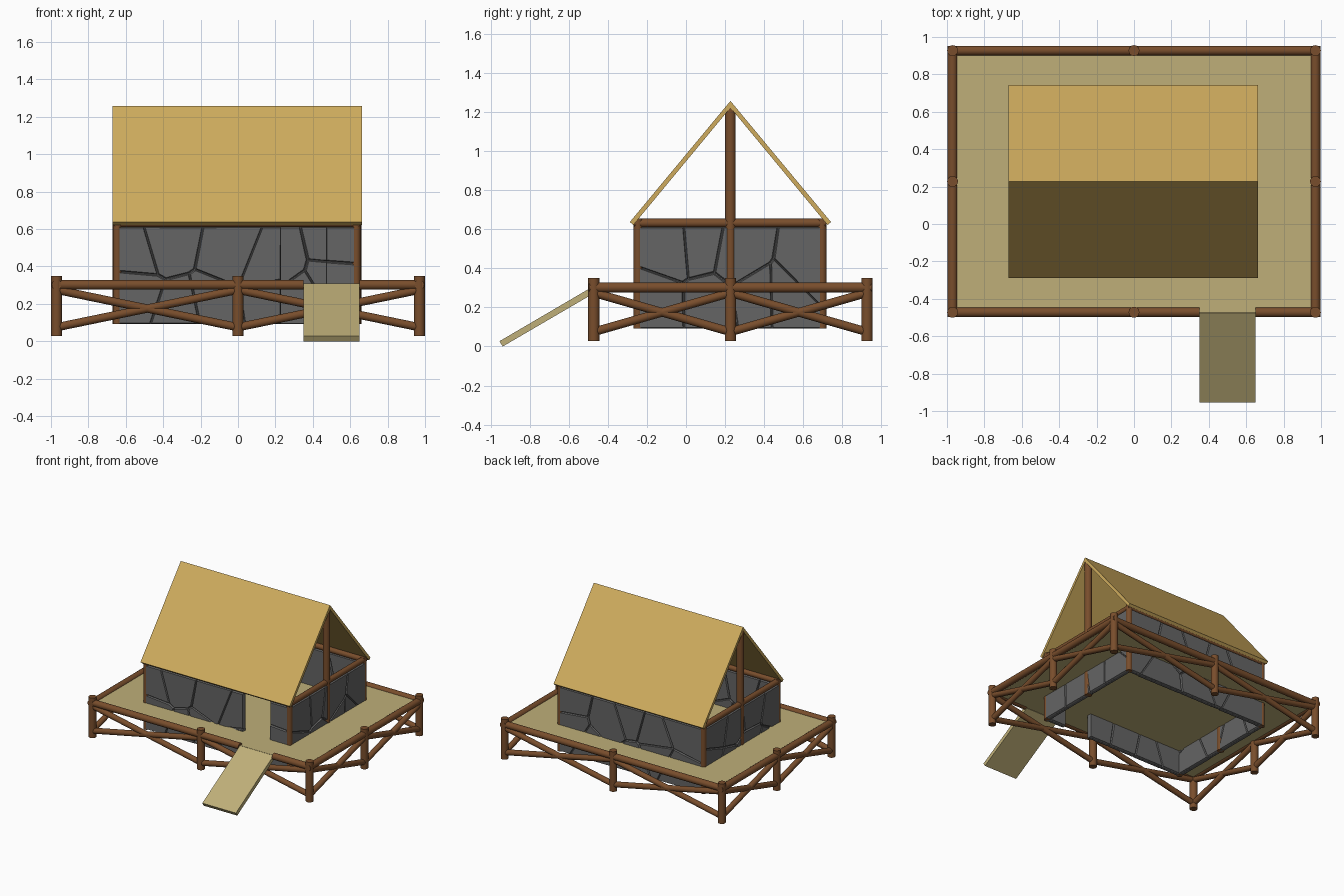
import bpy, bmesh, math, random
from mathutils import Vector, Matrix

cube = bpy.data.objects.get("Cube")
if cube:
    bpy.data.objects.remove(cube, do_unlink=True)


def material(name, color):
    m = bpy.data.materials.new(name)
    m.use_nodes = True
    m.diffuse_color = (*color, 1)
    m.node_tree.nodes["Principled BSDF"].inputs["Base Color"].default_value = (*color, 1)
    return m


WOOD = material("brown timber", (0.19, 0.075, 0.025))
THATCH = material("golden thatch", (0.62, 0.41, 0.11))
PLANK = material("pale planks", (0.52, 0.43, 0.19))
STONE = material("grey stone", (0.13, 0.13, 0.13))


def finish(name, bm, mat, smooth=False):
    mesh = bpy.data.meshes.new(name)
    bmesh.ops.recalc_face_normals(bm, faces=bm.faces)
    bm.to_mesh(mesh)
    bm.free()
    mesh.materials.append(mat)
    ob = bpy.data.objects.new(name, mesh)
    bpy.context.collection.objects.link(ob)
    if smooth:
        bpy.ops.object.select_all(action='DESELECT')
        ob.select_set(True)
        bpy.context.view_layer.objects.active = ob
        bpy.ops.object.shade_smooth_by_angle(angle=math.radians(40))
    return ob


def log(name, a, b, r):
    """Round timber from a to b."""
    a, b = Vector(a), Vector(b)
    d = b - a
    bm = bmesh.new()
    bmesh.ops.create_cone(bm, cap_ends=True, segments=16, radius1=r, radius2=r, depth=d.length)
    turn = d.to_track_quat('Z', 'Y').to_matrix().to_4x4()
    bmesh.ops.transform(bm, matrix=Matrix.Translation((a + b) / 2) @ turn, verts=bm.verts)
    return finish(name, bm, WOOD, True)


def box(name, lo, hi, mat):
    lo, hi = Vector(lo), Vector(hi)
    bm = bmesh.new()
    bmesh.ops.create_cube(bm, size=1)
    bmesh.ops.scale(bm, vec=hi - lo, verts=bm.verts)
    bmesh.ops.translate(bm, vec=(lo + hi) / 2, verts=bm.verts)
    return finish(name, bm, mat)


def prism(name, profile, x0, x1, mat):
    """Extrude a (y, z) profile along x."""
    bm = bmesh.new()
    face = bm.faces.new([bm.verts.new((x0, y, z)) for y, z in profile])
    out = bmesh.ops.extrude_face_region(bm, geom=[face])
    bmesh.ops.translate(bm, vec=(x1 - x0, 0, 0),
                        verts=[v for v in out["geom"] if isinstance(v, bmesh.types.BMVert)])
    return finish(name, bm, mat)


# Deck and ramp
FX, FY0, FY1 = 0.97, -0.472, 0.927
MID = (FY0 + FY1) / 2
GAP0, GAP1 = 0.35, 0.65
box("deck", (-FX, FY0, 0.285), (FX, FY1, 0.308), PLANK)
prism("ramp", [(-0.938, 0), (-0.955, 0.027), (-0.475, 0.308), (-0.458, 0.28)], GAP0, GAP1, PLANK)

# Deck posts
RAIL = 0.302
for x in (-FX, 0, FX):
    for y in (FY0, MID, FY1):
        if x or y != MID:
            log("deck_post", (x, y, 0.027), (x, y, 0.35), 0.029)

# Deck rails, open in front where the ramp lands
for x in (-FX, FX):
    log("side_rail", (x, FY0 - 0.025, RAIL), (x, FY1 + 0.025, RAIL), 0.026)
log("back_rail", (-FX, FY1, RAIL), (FX, FY1, RAIL), 0.026)
log("front_rail_right", (-FX, FY0, RAIL), (GAP0, FY0, RAIL), 0.026)
log("front_rail_left", (GAP1, FY0, RAIL), (FX, FY0, RAIL), 0.026)

# Crossed braces in every bay
LOW, HIGH = 0.075, 0.275
bays = []
for y in (FY0, FY1):
    bays += [((-FX, y), (0, y)), ((0, y), (FX, y))]
for x in (-FX, FX):
    bays += [((x, FY0), (x, MID)), ((x, MID), (x, FY1))]
for a, b in bays:
    log("brace_up", (*a, LOW), (*b, HIGH), 0.022)
    log("brace_down", (*a, HIGH), (*b, LOW), 0.022)

# House frame
HX0, HX1, HY0, HY1 = -0.645, 0.632, -0.245, 0.697
BASE, TOP = 0.092, 0.632
for x in (HX0, HX1):
    for y in (HY0, HY1):
        log("house_post", (x, y, BASE), (x, y, TOP + 0.022), 0.023)
    log("gable_post", (x, MID, BASE), (x, MID, 1.225), 0.027)
    log("side_beam", (x, HY0 - 0.02, TOP), (x, HY1 + 0.02, TOP), 0.022)
for y in (HY0, HY1):
    log("long_beam", (HX0, y, TOP), (HX1, y, TOP), 0.022)

# Roof slabs
for name, s in (("roof_front", -1), ("roof_back", 1)):
    profile = [(MID, 1.257), (MID + s * 0.515, 0.637), (MID + s * 0.497, 0.622), (MID, 1.222)]
    prism(name, profile, -0.67, 0.663, THATCH)


def stone_wall(name, start, end, cells, seed):
    """Thin slab clad on both sides with irregular tapered stones."""
    rng = random.Random(seed)
    start, end = Vector((*start, BASE)), Vector((*end, BASE))
    along = (end - start).normalized()
    length, height = (end - start).length, 0.612 - BASE
    cols, rows = cells
    seeds = [Vector(((i + 0.5 + rng.uniform(-.38, .38)) * length / cols,
                     (j + 0.5 + rng.uniform(-.38, .38)) * height / rows, 0))
             for i in range(cols) for j in range(rows)]
    bm = bmesh.new()
    for side in (1, -1):
        for p in seeds:
            cell = bmesh.new()
            corners = ((0, 0), (length, 0), (length, height), (0, height))
            cell.faces.new([cell.verts.new((u, v, 0)) for u, v in corners])
            # Cut the cell halfway to each neighbour, leaving a joint
            for q in seeds:
                if q is p:
                    continue
                n = (q - p).normalized()
                bmesh.ops.bisect_plane(cell, geom=cell.verts[:] + cell.edges[:] + cell.faces[:],
                                       plane_co=(p + q) / 2 - n * 0.002, plane_no=n, clear_outer=True)
            for f in cell.faces:
                ring = [v.co.copy() for v in f.verts]
                mid = sum(ring, Vector()) / len(ring)
                outer = [bm.verts.new((c.x, c.y, side * 0.008)) for c in ring]
                inner = []
                for c in ring:
                    k = c + (mid - c).normalized() * 0.007
                    inner.append(bm.verts.new((k.x, k.y, side * 0.02)))
                bm.faces.new(inner)
                for i in range(len(ring)):
                    j = (i + 1) % len(ring)
                    bm.faces.new((outer[i], outer[j], inner[j], inner[i]))
                bm.faces.new(outer[::-1])
            cell.free()
    slab = bmesh.ops.create_cube(bm, size=1)["verts"]
    bmesh.ops.scale(bm, vec=(length, height, 0.018), verts=slab)
    bmesh.ops.translate(bm, vec=(length / 2, height / 2, 0), verts=slab)
    frame = Matrix((along, Vector((0, 0, 1)), along.cross(Vector((0, 0, 1))))).transposed().to_4x4()
    bmesh.ops.transform(bm, matrix=Matrix.Translation(start) @ frame, verts=bm.verts)
    return finish(name, bm, STONE)


# Stone walls with a doorway in the front
stone_wall("front_wall_right", (HX0, HY0), (0.23, HY0), (4, 2), 3)
stone_wall("front_wall_left", (0.47, HY0), (HX1, HY0), (1, 2), 5)
stone_wall("back_wall", (HX1, HY1), (HX0, HY1), (5, 2), 8)
stone_wall("left_wall", (HX1, HY0), (HX1, HY1), (4, 2), 11)
stone_wall("right_wall", (HX0, HY1), (HX0, HY0), (4, 2), 14)
